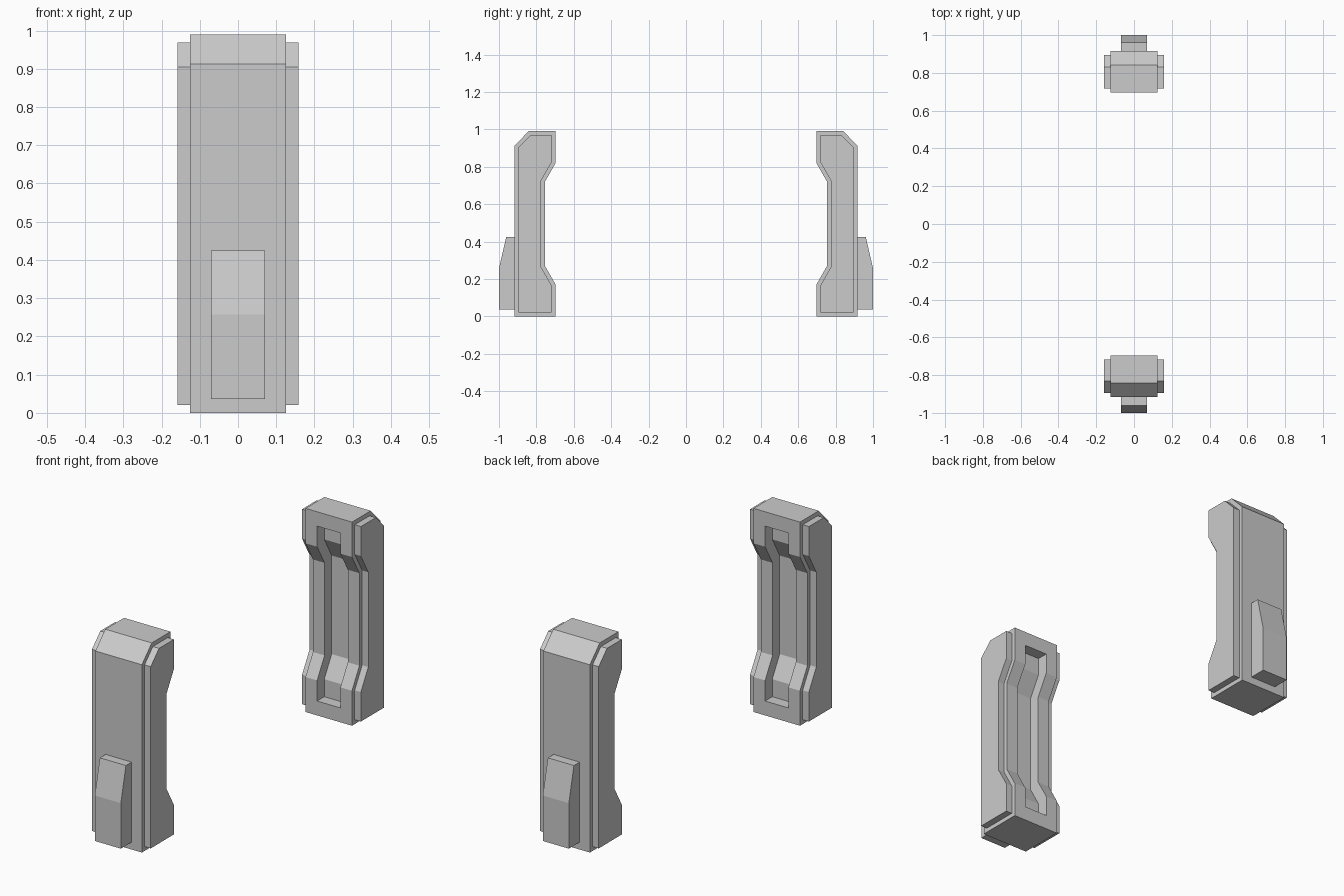
import bpy, bmesh
from mathutils import Vector

if "Cube" in bpy.data.objects:
    bpy.data.objects.remove(bpy.data.objects["Cube"])


def prism(name, profile, x0, x1, side):
    """Extrude a (y, z) profile from x0 to x1; side = +1 back, -1 front."""
    bm = bmesh.new()
    face = bm.faces.new([bm.verts.new((x0, side * y, z)) for y, z in profile])
    ext = bmesh.ops.extrude_face_region(bm, geom=[face])
    verts = [g for g in ext["geom"] if isinstance(g, bmesh.types.BMVert)]
    bmesh.ops.translate(bm, verts=verts, vec=(x1 - x0, 0, 0))
    bmesh.ops.recalc_face_normals(bm, faces=bm.faces)
    me = bpy.data.meshes.new(name)
    bm.to_mesh(me)
    bm.free()
    ob = bpy.data.objects.new(name, me)
    bpy.context.collection.objects.link(ob)
    return ob


def inset(profile, d):
    """Mitred inward offset of a counter-clockwise profile."""
    pts = [Vector(p) for p in profile]
    out = []
    for i, p in enumerate(pts):
        a = (p - pts[i - 1]).normalized()
        b = (pts[(i + 1) % len(pts)] - p).normalized()
        na, nb = Vector((-a.y, a.x)), Vector((-b.y, b.x))
        out.append(tuple(p + (na + nb) * d / (1 + na.dot(nb))))
    return out


# Pillar side profile, counter-clockwise in (y, z)
BODY = [(.697, 0), (.917, 0), (.917, .913), (.841, .99), (.697, .99),
        (.697, .82), (.754, .72), (.754, .27), (.697, .17)]
CLIP = [(.917, .036), (1, .036), (1, .257), (.961, .425), (.917, .425)]
PANEL = inset(BODY, .021)

# Slot floor follows the recessed inner face
floor = inset(BODY, .055)
y_end = floor[4][0]
SLOT = [(.6, .07), (y_end, .07), floor[8], floor[7], floor[6], floor[5],
        (y_end, .92), (.6, .92)]

for side, label in ((-1, "front"), (1, "back")):
    # Main pillar with slot cut into the inner face
    body = prism(label + "_pillar", BODY, -.125, .125, side)
    cutter = prism(label + "_slot_cutter", SLOT, -.0625, .0625, side)
    cutter.hide_render = True
    mod = body.modifiers.new("slot", 'BOOLEAN')
    mod.operation, mod.solver, mod.object = 'DIFFERENCE', 'EXACT', cutter
    bpy.context.view_layer.objects.active = body
    bpy.ops.object.modifier_apply(modifier=mod.name)
    bpy.data.objects.remove(cutter)
    # Inset side panels
    prism(label + "_left_panel", PANEL, -.158, -.125, side)
    prism(label + "_right_panel", PANEL, .125, .158, side)
    # Wedge block on the outer face
    prism(label + "_outer_wedge", CLIP, -.07, .07, side)
